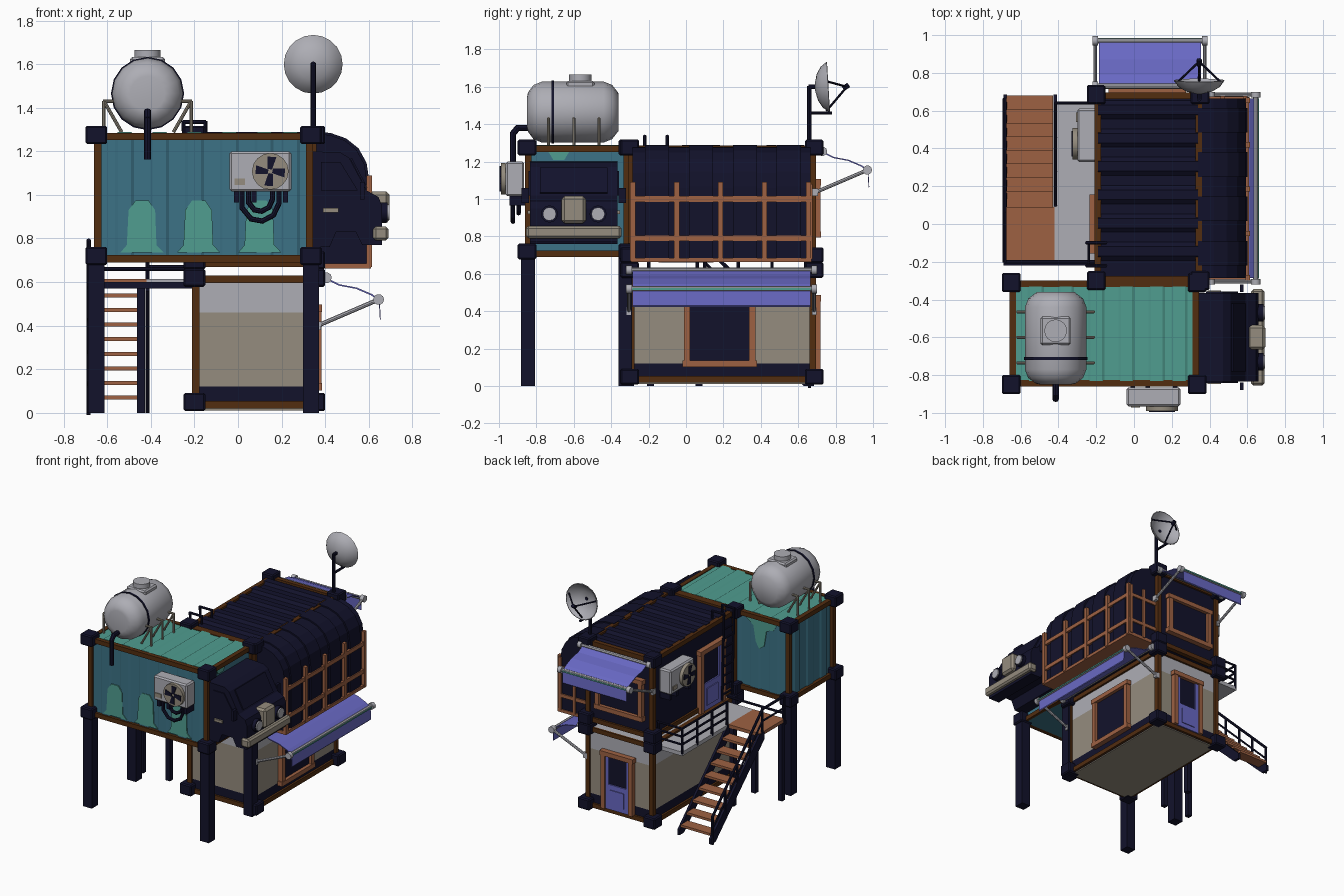
import bpy, bmesh, math
from mathutils import Matrix, Vector

if "Cube" in bpy.data.objects:
    bpy.data.objects.remove(bpy.data.objects["Cube"])

def material(name, *rgb):
    m = bpy.data.materials.new(name)
    m.diffuse_color = (*rgb, 1)
    m.use_nodes = True
    m.node_tree.nodes["Principled BSDF"].inputs["Base Color"].default_value = m.diffuse_color
    return m

NAVY = material("dark navy", 0.006, 0.006, 0.024)
BROWN = material("dark brown", 0.085, 0.026, 0.005)
COPPER = material("copper wood", 0.34, 0.12, 0.055)
GREEN = material("teal green", 0.08, 0.34, 0.28)
BLUE = material("teal blue", 0.045, 0.17, 0.24)
PURPLE = material("violet cloth", 0.14, 0.14, 0.55)
GREY = material("pale grey", 0.42, 0.42, 0.46)
BEIGE = material("beige", 0.30, 0.265, 0.21)
T = Matrix()  # current placement for the helpers

def finish(name, bm, mat, smooth=False):
    bmesh.ops.recalc_face_normals(bm, faces=bm.faces)
    bm.transform(T)
    me = bpy.data.meshes.new(name)
    bm.to_mesh(me)
    bm.free()
    me.materials.append(mat)
    ob = bpy.data.objects.new(name, me)
    bpy.context.collection.objects.link(ob)
    if smooth:
        bpy.context.view_layer.objects.active = ob
        ob.select_set(True)
        bpy.ops.object.shade_smooth_by_angle(angle=math.radians(40))
        ob.select_set(False)
    return ob

def box(name, lo, hi, mat, bevel=0):
    bm = bmesh.new()
    bmesh.ops.create_cube(bm, size=1)
    for v in bm.verts:
        v.co = [lo[i] + (v.co[i] + 0.5) * (hi[i] - lo[i]) for i in range(3)]
    if bevel:
        bmesh.ops.bevel(bm, geom=bm.edges[:], offset=bevel, segments=1, affect='EDGES')
    return finish(name, bm, mat)

def prism(name, pts, axis, a, b, mat):
    place = {'x': lambda p, q, t: (t, p, q), 'y': lambda p, q, t: (p, t, q), 'z': lambda p, q, t: (p, q, t)}[axis]
    bm = bmesh.new()
    rings = [[bm.verts.new(place(p, q, t)) for p, q in pts] for t in (a, b)]
    for r in rings:
        bm.faces.new(r)
    for i in range(len(pts)):
        j = (i + 1) % len(pts)
        bm.faces.new((rings[0][i], rings[0][j], rings[1][j], rings[1][i]))
    return finish(name, bm, mat)

def lathe(name, prof, origin, axis, mat, n=16):
    bm = bmesh.new()
    rings = [[bm.verts.new((r * math.cos(k * math.tau / n), r * math.sin(k * math.tau / n), h)) for k in range(n)]
             for r, h in prof]
    for a, b in zip(rings, rings[1:]):
        for k in range(n):
            bm.faces.new((a[k], a[(k + 1) % n], b[(k + 1) % n], b[k]))
    bm.faces.new(rings[0])
    bm.faces.new(rings[-1])
    bm.transform(Matrix.Translation(origin) @ Vector(axis).to_track_quat('Z', 'Y').to_matrix().to_4x4())
    return finish(name, bm, mat, True)

def rod(name, p, q, r, mat, n=8):
    d = Vector(q) - Vector(p)
    return lathe(name, [(r, 0), (r, d.length)], p, d, mat, n)

def pipe(name, pts, r, mat):
    for p, q in zip(pts, pts[1:]):
        d = (Vector(q) - Vector(p)).normalized() * r * 0.4
        rod(name, Vector(p) - d, Vector(q) + d, r, mat)

def facing(x, y, z, deg):  # local -y becomes the outward side
    return Matrix.Translation((x, y, z)) @ Matrix.Rotation(math.radians(deg), 4, 'Z')

def container_frame(name, lo, hi, t=0.034):
    for ax in range(3):
        o = [i for i in range(3) if i != ax]
        for s in range(4):
            a, b = list(lo), list(hi)
            for k, i in enumerate(o):
                if s >> k & 1: a[i] = hi[i] - t
                else: b[i] = lo[i] + t
            box(name + "_beam", a, b, BROWN)
    for x in (lo[0] + .01, hi[0] - .01):
        for y in (lo[1] + .01, hi[1] - .01):
            for z in (lo[2] + .03, hi[2] - .01):
                box(name + "_corner", (x - .05, y - .05, z - .042), (x + .05, y + .05, z + .042), NAVY, .008)

def framed(name, w, h, door=False):  # window or door, facing local -y
    box(name + "_pane", (-w/2, -.012, 0), (w/2, .01, h), NAVY)
    for s in (-1, 1):
        box(name + "_jamb", (s*w/2 - .017, -.035, 0), (s*w/2 + .017, .01, h), COPPER)
    for z in ([h] if door else [0, h]):
        box(name + "_rail", (-w/2 - .025, -.038, z - .017), (w/2 + .025, .01, z + .017), COPPER)
    if door:
        box(name + "_leaf_bottom", (-w/2 + .017, -.022, 0), (w/2 - .017, 0, h * .45), PURPLE)
        box(name + "_leaf_panel", (-w/4, -.028, h * .08), (w/4, 0, h * .36), PURPLE)
        for s in (-1, 1):
            box(name + "_leaf_side", (s*(w/2 - .03) - .013, -.022, 0), (s*(w/2 - .03) + .013, 0, h - .017), PURPLE)

def awning(w):  # cloth with rollers and arms, origin at the roller on the wall
    prof = [(-.04, .0), (-.10, -.03), (-.18, -.045), (-.25, -.075), (-.285, -.1), (-.29, -.19)]
    prism("awning_cloth", prof + [(y + .004, z - .006) for y, z in prof[::-1]], 'x', -w/2 + .02, w/2 - .02, PURPLE)
    box("awning_stripe", (-w/2 + .02, -.296, -.106), (w/2 - .02, -.285, -.096), GREEN)
    rod("awning_roller", (-w/2, -.04, 0), (w/2, -.04, 0), .014, GREY)
    rod("awning_front_bar", (-w/2, -.28, -.1), (w/2, -.28, -.1), .014, GREY)
    for x in (-w/2, w/2):
        rod("awning_arm", (x, -.0, -.22), (x, -.28, -.1), .01, GREY)
        for y, z in ((-.04, 0), (-.28, -.1)):
            rod("awning_knuckle", (x - .015, y, z), (x + .015, y, z), .025, GREY, 10)
        box("awning_wall_plate", (x - .012, -.015, -.24), (x + .012, .02, -.2), GREY)

def air_unit():
    box("air_unit_body", (-.142, -.1, 0), (.142, 0, .185), GREY, .01)
    rod("air_unit_fan_ring", (.045, -.1, .093), (.045, -.125, .093), .084, BEIGE, 16)
    for k in range(4):
        c, s = math.cos(k * math.pi/2), math.sin(k * math.pi/2)
        pts = [(0.008, -.008), (.065, -.028), (.068, .012), (.012, .012)]
        prism("fan_blade", [(.045 + c*u - s*v, .093 + s*u + c*v) for u, v in pts], 'y', -.131, -.124, NAVY)
    box("air_unit_label_plate", (-.12, -.106, .03), (-.07, -.1, .06), BEIGE)
    for x in (-.11, -.03, .115):
        box("air_unit_bracket", (x - .012, -.08, -.05), (x + .012, .01, 0), NAVY)

# lower room: three painted bands
for z0, z1, m in ((.02, .12, NAVY), (.12, .46, BEIGE), (.46, .63, GREY)):
    box("lower_wall", (-.195, -.295, z0), (.345, .68, z1), m)
box("lower_floor", (-.19, -.29, .012), (.34, .675, .022), BEIGE)
container_frame("lower", (-.21, -.31, .02), (.36, .695, .63))
# upper room with ribbed shell
box("upper_wall", (-.195, -.29, .68), (.345, .68, 1.27), NAVY)
container_frame("upper", (-.21, -.31, .67), (.36, .695, 1.285))
for k in range(6):
    y = -.2 + k * .15
    prism("roof_rib", [(y, 1.265), (y + .03, 1.288), (y + .08, 1.288), (y + .11, 1.265)], 'x', -.19, .34, NAVY)
# curved side bay with ribs and lattice
bay = [(.34, 1.28), (.42, 1.275), (.49, 1.25), (.545, 1.205), (.58, 1.14), (.592, 1.06), (.592, .68), (.34, .68)]
prism("bay_shell", bay, 'y', -.285, .665, NAVY)
for k in range(4):
    y = -.26 + k * .235
    prism("bay_rib", [(.34 + (x - .34) * 1.04, .68 + (z - .68) * 1.016) for x, z in bay], 'y', y + .04, y + .17, NAVY)
box("bay_floor", (.35, -.295, .662), (.61, .672, .685), COPPER)
for k in range(5):
    y = -.285 + k * .235
    box("bay_post", (.59, y - .014, .67), (.614, y + .014, 1.09), COPPER)
for z in (.79, 1.0):
    box("bay_rail", (.59, -.29, z - .015), (.61, .67, z + .015), COPPER)
    box("bay_end_rail", (.36, .66, z - .013), (.6, .675, z + .013), COPPER)
for x in (.47, .59):
    box("bay_end_post", (x - .012, .66, .68), (x + .012, .677, 1.08), COPPER)
# teal front container
box("front_wall", (-.635, -.84, .69), (.325, -.32, 1.265), BLUE)
box("front_roof", (-.63, -.845, 1.26), (.32, -.315, 1.28), GREEN)
container_frame("front", (-.66, -.86, .69), (.345, -.3, 1.285))
for x in (-.52, -.36, -.2, -.04, .12, .24):
    rib = [(x - .045, 0), (x - .03, .009), (x + .03, .009), (x + .045, 0)]
    prism("front_rib", [(u, -.839 - d) for u, d in rib], 'z', .7, 1.26, BLUE)
    prism("back_rib", [(u, -.321 + d) for u, d in rib], 'z', .7, 1.26, BLUE)
    prism("roof_ridge", [(u, 1.279 + d) for u, d in rib], 'y', -.83, -.33, GREEN)
for y in (-.74, -.58, -.42):
    prism("end_rib", [(-.634 - d, y + u) for u, d in ((-.045, 0), (-.03, .009), (.03, .009), (.045, 0))], 'z', .7, 1.26, BLUE)
drip = [(-.1, .735), (-.07, .77), (-.062, .93), (-.03, .975), (.03, .975), (.06, .93), (.066, .77), (.1, .735)]
for x in (-.44, -.18, .1):
    prism("front_paint_patch", [(x + u, z) for u, z in drip], 'y', -.852, -.845, GREEN)
prism("back_paint_patch", [(-.55, 1.25), (-.52, 1.2), (-.46, 1.18), (-.44, 1.06), (-.4, 1.03), (-.37, 1.08), (-.35, 1.2), (-.28, 1.25)], 'y', -.315, -.309, GREEN)
prism("side_paint_patch", [(-.74, 1.26), (-.71, 1.21), (-.65, 1.21), (-.62, 1.26)], 'x', .32, .332, GREEN)
for x, y in ((-.65, -.845), (.335, -.845), (-.65, -.315), (.335, -.325)):
    box("leg", (x - .037, y - .037, 0), (x + .037, y + .037, .7), NAVY)
# truck cab on the end of the front container
cab = [(.33, 1.2), (.47, 1.195), (.51, 1.17), (.59, 1.02), (.645, .99), (.66, .95), (.66, .77), (.57, .77), (.54, .83), (.45, .83), (.42, .76), (.33, .76)]
prism("cab_body", cab, 'y', -.835, -.365, NAVY)
prism("windshield", [(.515, 1.165), (.523, 1.168), (.593, 1.035), (.585, 1.03)], 'y', -.78, -.42, NAVY)
for y in (-.842, -.365):
    prism("cab_side_window", [(.38, 1.15), (.47, 1.15), (.55, 1.02), (.38, 1.02)], 'y', y, y + .007, NAVY)
    box("cab_handle", (.39, y - .006, .92), (.46, y + .012, .94), BEIGE)
box("cab_grille", (.6, -.665, .87), (.695, -.535, 1.015), BEIGE, .015)
box("cab_bumper", (.62, -.855, .79), (.69, -.345, .855), BEIGE, .012)
for y in (-.73, -.47):
    rod("headlight_ring", (.64, y, .92), (.685, y, .92), .046, NAVY, 12)
    rod("headlight", (.64, y, .92), (.694, y, .92), .036, GREY, 12)
for y in (-.86, -.34):
    box("side_mirror", (.56, y - .02, .98), (.58, y + .02, 1.06), NAVY)
# water tank
cx, cz = -.415, 1.465
lathe("tank", [(.08, -.85), (.105, -.845), (.145, -.815), (.163, -.77), (.163, -.44), (.145, -.395), (.1, -.36)], (cx, 0, cz), (0, 1, 0), GREY)
rod("tank_strap", (cx, -.72, cz), (cx, -.705, cz), .168, NAVY, 16)
rod("tank_cap", (cx, -.565, 1.58), (cx, -.565, 1.665), .06, GREY, 16)
box("tank_saddle", (cx - .08, -.64, 1.55), (cx + .08, -.49, 1.632), GREY, .01)
pipe("tank_pipe", [(cx, -.83, 1.38), (cx, -.9, 1.38), (cx, -.925, 1.35), (cx, -.925, 1.17)], .017, NAVY)
for y in (-.735, -.6, -.465):
    for s in (-1, 1):
        pipe("tank_bracket", [(cx + s*.12, y, 1.29), (cx + s*.2, y, 1.43), (cx + s*.155, y, 1.43)], .008, BEIGE)
        rod("tank_bracket_post", (cx + s*.2, y, 1.28), (cx + s*.2, y, 1.43), .008, BEIGE)
# satellite dish
pipe("dish_mast", [(.345, .66, 1.28), (.345, .66, 1.6), (.345, .7, 1.6)], .012, NAVY)
lathe("dish", [(.02, 0), (.07, .012), (.11, .036), (.135, .07), (.13, .072), (.1, .04), (.06, .02), (.01, .01)], (.345, .69, 1.595), (0, 1, .06), GREY, 20)
rod("dish_lower_bar", (.345, .66, 1.46), (.345, .78, 1.46), .009, NAVY)
for p in ((.345, .75, 1.47), (.23, .75, 1.63), (.46, .75, 1.63)):
    rod("dish_feed_arm", p, (.345, .86, 1.6), .006, NAVY)
rod("dish_feed", (.345, .84, 1.59), (.345, .87, 1.61), .014, NAVY)
# ladder between the containers
for y in (-.22, -.1):
    pipe("ladder_side", [(-.235, y, .68), (-.25, y, 1.335), (-.15, y, 1.335), (-.15, y, 1.28)], .009, NAVY)
for k in range(8):
    rod("ladder_rung", (-.24, -.22, .72 + k*.07), (-.24, -.1, .72 + k*.07), .007, NAVY)
# walkway, landing and stairs
box("walkway", (-.42, -.21, .585), (-.2, .645, .615), GREY)
box("landing", (-.685, -.21, .59), (-.42, .09, .615), COPPER)
box("landing_beam", (-.69, -.22, .57), (-.2, -.2, .6), NAVY)
for k in range(8):
    y = .1 + k * .072
    box("tread", (-.675, y - .01, .53 - k*.067), (-.43, y + .075, .548 - k*.067), COPPER)
for x in (-.69, -.425):
    prism("stringer", [(.04, .61), (.1, .61), (.685, .04), (.685, 0), (.63, 0), (.04, .56)], 'x', x, x + .018, NAVY)
pipe("stair_rail", [(-.685, -.2, .79), (-.685, .06, .79), (-.685, .66, .2)], .01, NAVY)
pipe("stair_mid_rail", [(-.685, -.2, .7), (-.685, .06, .7), (-.685, .66, .11)], .007, NAVY)
for y in (-.2, .06, .21, .36, .51, .66):
    z = .6 - max(0, y - .06) * .983
    rod("stair_rail_post", (-.685, y, z - .02), (-.685, y, z + .19), .009, NAVY)
for z in (.67, .73, .79):
    pipe("walkway_rail", [(-.415, .1, z), (-.415, .64, z), (-.21, .64, z)], .008, NAVY)
rod("landing_front_rail", (-.685, -.2, .66), (-.21, -.2, .66), .009, NAVY)
for x, y in ((-.415, .1), (-.415, .28), (-.415, .46), (-.415, .64), (-.22, .64)):
    rod("walkway_rail_post", (x, y, .6), (x, y, .79), .009, NAVY)
for x, y in ((-.445, -.19), (-.67, -.19), (-.445, .07)):
    box("landing_post", (x - .018, y - .018, 0), (x + .018, y + .018, .59), NAVY)
# windows, doors, awnings and air units placed on the walls
T = facing(.348, .18, .12, 90); framed("side_window", .35, .36)
T = facing(.07, .683, .81, 180); framed("back_window", .36, .28)
T = facing(.085, .683, .05, 180); framed("lower_door", .23, .42, True)
T = facing(-.198, -.0, .66, -90); framed("upper_door", .26, .46, True)
T = facing(.365, .19, .62, 90); awning(.99)
T = facing(.085, .69, 1.255, 180); awning(.58)
T = facing(-.2, .47, 1.0, -90); air_unit()
T = facing(.103, -.865, 1.015, 0); air_unit()
for w, d, y in ((.055, .09, -.03), (.085, .135, -.06)):
    pipe("air_hose", [(-w, y, 0), (-w, y, -d*.55), (-w*.5, y, -d*.93), (w*.1, y, -d), (w*.7, y, -d*.8), (w, y, -d*.4), (w, y, 0)], .012, NAVY)
